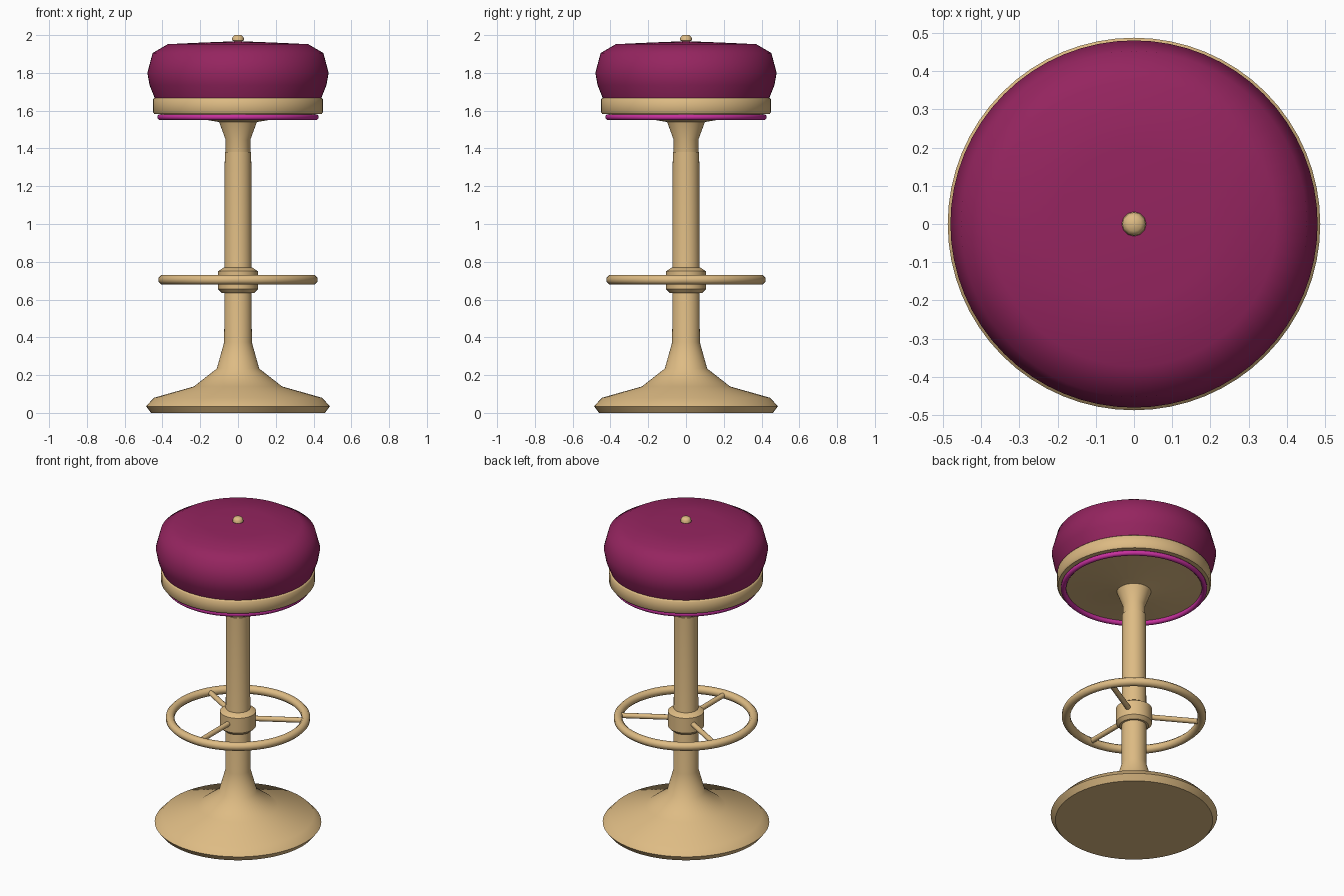
import bpy
import bmesh
import math
from mathutils import Matrix, Vector

cube = bpy.data.objects.get("Cube")
if cube:
    bpy.data.objects.remove(cube, do_unlink=True)


def make_material(name, color):
    mat = bpy.data.materials.new(name)
    mat.use_nodes = True
    mat.diffuse_color = (*color, 1)
    mat.node_tree.nodes["Principled BSDF"].inputs["Base Color"].default_value = (*color, 1)
    return mat


GOLD = make_material("warm gold", (0.73, 0.50, 0.23))
PLUM = make_material("plum upholstery", (0.30, 0.018, 0.115))
PINK = make_material("bright magenta", (0.57, 0.03, 0.34))


def finish(name, bm, mat, angle):
    """Turn a bmesh into a smooth-shaded object with sharp edges kept."""
    bmesh.ops.recalc_face_normals(bm, faces=bm.faces)
    mesh = bpy.data.meshes.new(name)
    bm.to_mesh(mesh)
    bm.free()
    mesh.materials.append(mat)
    mesh.shade_smooth()
    mesh.set_sharp_from_angle(angle=math.radians(angle))
    obj = bpy.data.objects.new(name, mesh)
    bpy.context.collection.objects.link(obj)
    return obj


def lathe(name, profile, mat, angle=40, steps=64, closed=False):
    """Spin a (radius, height) profile around the z axis."""
    bm = bmesh.new()
    verts = [bm.verts.new((r, 0, z)) for r, z in profile]
    pairs = list(zip(verts, verts[1:]))
    if closed:
        pairs.append((verts[-1], verts[0]))
    edges = [bm.edges.new(p) for p in pairs]
    bmesh.ops.spin(bm, geom=verts + edges, cent=(0, 0, 0), axis=(0, 0, 1),
                   angle=math.tau, steps=steps, use_duplicate=False)
    bmesh.ops.remove_doubles(bm, verts=bm.verts, dist=0.0005)
    return finish(name, bm, mat, angle)


def hoop(name, radius, tube, height, mat, sides=8):
    """Round ring with a faceted tube section."""
    section = []
    for i in range(sides):
        a = math.tau * (i + 0.5) / sides
        section.append((radius + tube * math.cos(a), height + tube * math.sin(a)))
    return lathe(name, section, mat, angle=50, closed=True)


# Flared foot and lower column
lathe("base", [(0, 0), (0.46, 0), (0.487, 0.035), (0.445, 0.08), (0.233, 0.14),
               (0.112, 0.235), (0.073, 0.375), (0.07, 1.38), (0, 1.38)], GOLD, 45)

# Upper column flaring out into the seat plate
lathe("seat_post", [(0, 1.3), (0.065, 1.3), (0.065, 1.445), (0.1, 1.54),
                    (0.19, 1.555), (0.41, 1.575), (0.41, 1.6), (0, 1.6)], GOLD, 50)

# Footrest: collar, hoop and three spokes
RING_Z = 0.705
lathe("footrest_collar", [(0.065, 0.635), (0.085, 0.635), (0.105, 0.655), (0.105, 0.75),
                          (0.075, 0.77), (0.065, 0.77)], GOLD, 35)
hoop("footrest_ring", 0.397, 0.026, RING_Z, GOLD)
for number, degrees in enumerate((30, 150, 270), 1):
    direction = Vector((math.cos(math.radians(degrees)), math.sin(math.radians(degrees)), 0))
    turn = direction.to_track_quat("Z", "Y").to_matrix().to_4x4()
    bm = bmesh.new()
    bmesh.ops.create_cone(bm, cap_ends=True, segments=12, radius1=0.016, radius2=0.016,
                          depth=0.31,
                          matrix=Matrix.Translation(direction * 0.24 + Vector((0, 0, RING_Z))) @ turn)
    finish(f"footrest_spoke_{number}", bm, GOLD, 40)

# Seat: trim ring, band, cushion and centre button
hoop("seat_trim_ring", 0.412, 0.016, 1.566, PINK)
lathe("seat_band", [(0, 1.583), (0.443, 1.583), (0.45, 1.592), (0.45, 1.66),
                    (0.443, 1.668), (0, 1.668)], GOLD, 50)
lathe("cushion", [(0, 1.66), (0.438, 1.66), (0.468, 1.735), (0.48, 1.80), (0.452, 1.905),
                  (0.372, 1.952), (0.2, 1.96), (0, 1.968)], PLUM, 65)
lathe("cushion_button", [(0, 1.95), (0.02, 1.95), (0.02, 1.967), (0.032, 1.972),
                         (0.03, 1.988), (0.019, 2.0), (0, 2.0)], GOLD, 50, steps=12)
